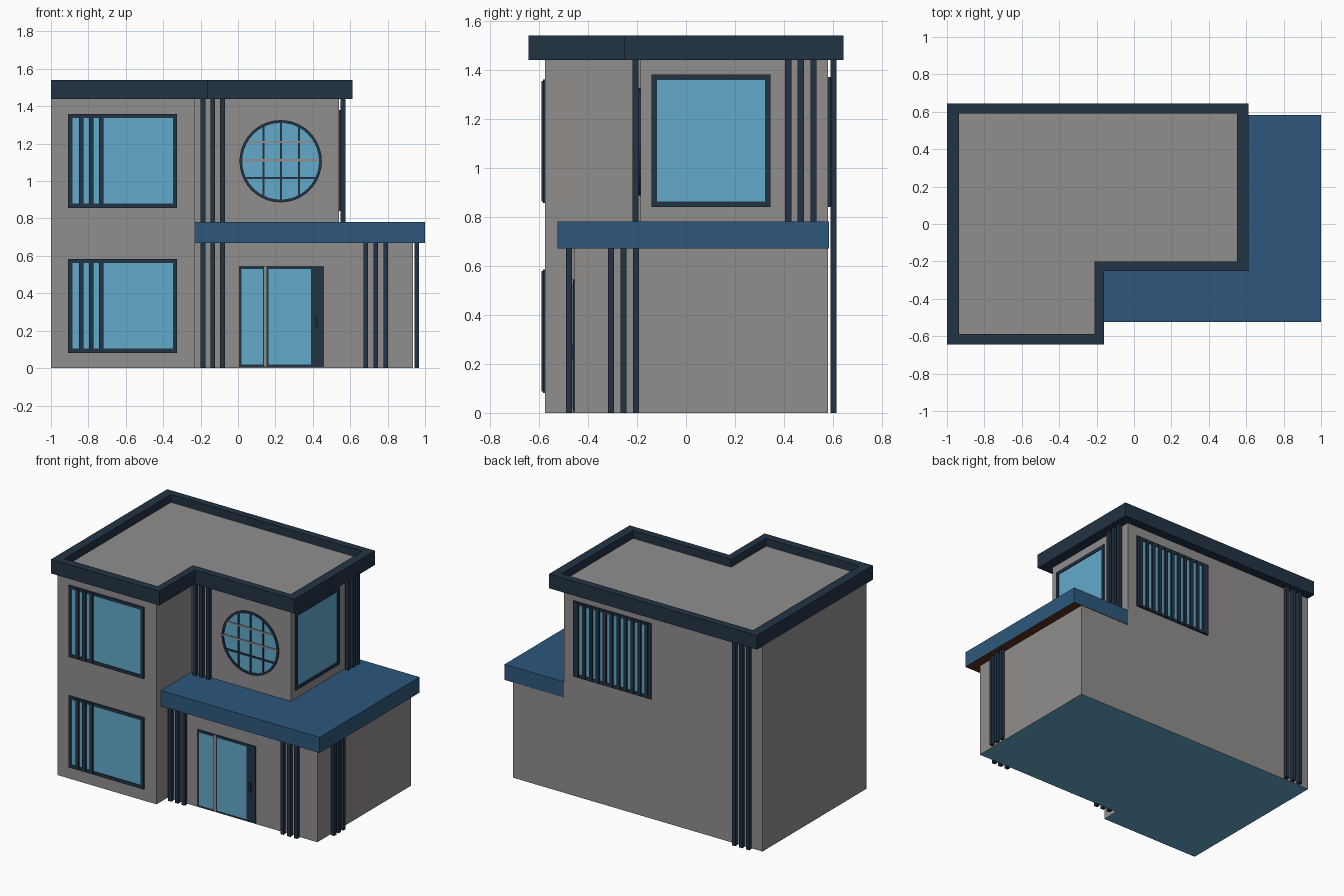
import bpy, bmesh, math

if "Cube" in bpy.data.objects:
    bpy.data.objects.remove(bpy.data.objects["Cube"])


def material(name, r, g, b):
    m = bpy.data.materials.new(name)
    m.diffuse_color = (r, g, b, 1)
    m.use_nodes = True
    m.node_tree.nodes["Principled BSDF"].inputs["Base Color"].default_value = m.diffuse_color
    return m


WALL = material("warm_grey", 0.285, 0.272, 0.270)
NAVY = material("dark_navy", 0.016, 0.033, 0.058)
BLUE = material("canopy_blue", 0.026, 0.097, 0.200)
GLASS = material("light_blue_glass", 0.122, 0.400, 0.600)
BROWN = material("soffit_brown", 0.105, 0.028, 0.010)


def finish(name, bm, *mats):
    me = bpy.data.meshes.new(name)
    bm.to_mesh(me)
    bm.free()
    for m in mats:
        me.materials.append(m)
    ob = bpy.data.objects.new(name, me)
    bpy.context.collection.objects.link(ob)
    return ob


def prism(name, outline, z0, z1, mats, top=True, bottom=True):
    """Extruded outline (counter-clockwise); the bottom uses the last material."""
    bm = bmesh.new()
    lo = [bm.verts.new((x, y, z0)) for x, y in outline]
    hi = [bm.verts.new((x, y, z1)) for x, y in outline]
    n = len(outline)
    for i in range(n):
        j = (i + 1) % n
        bm.faces.new((lo[i], lo[j], hi[j], hi[i]))
    if top:
        bm.faces.new(hi)
    if bottom:
        bm.faces.new(lo[::-1]).material_index = len(mats) - 1
    return finish(name, bm, *mats)


# Wall planes: (direction, plane position)
FRONT_LEFT = ("front", -0.575)
FRONT_LOW = ("front", -0.455)
FRONT_UP = ("front", -0.185)
RIGHT_LOW = ("right", 0.935)
RIGHT_UP = ("right", 0.54)
BACK = ("back", 0.58)


def on_wall(wall, u, z, d):
    """Point at u along a wall, height z, distance d out of it."""
    side, p = wall
    if side == "front":
        return (u, p - d, z)
    if side == "back":
        return (u, p + d, z)
    return (p + d, u, z)


def boxes(name, wall, items, mat):
    """Boxes on a wall, each item is (u0, u1, z0, z1, d0, d1)."""
    bm = bmesh.new()
    for u0, u1, z0, z1, d0, d1 in items:
        rings = [[bm.verts.new(on_wall(wall, u, z, d)) for u, z in
                  ((u0, z0), (u1, z0), (u1, z1), (u0, z1))] for d in (d0, d1)]
        a, b = rings
        bm.faces.new(a[::-1])
        bm.faces.new(b)
        for i in range(4):
            j = (i + 1) % 4
            bm.faces.new((a[i], a[j], b[j], b[i]))
    bmesh.ops.recalc_face_normals(bm, faces=bm.faces)
    return finish(name, bm, mat)


def posts(name, wall, centres, z0, z1):
    boxes(name, wall, [(c - 0.0125, c + 0.0125, z0, z1, 0.009, 0.034) for c in centres], NAVY)


def window(name, wall, u0, u1, z0, z1, slats=(), f=0.022):
    boxes(name + "_glass", wall, [(u0 + f / 2, u1 - f / 2, z0 + f / 2, z1 - f / 2, 0, 0.003)], GLASS)
    bars = [(u0, u0 + f, z0, z1, 0, 0.009), (u1 - f, u1, z0, z1, 0, 0.009),
            (u0 + f, u1 - f, z0, z0 + f, 0, 0.009), (u0 + f, u1 - f, z1 - f, z1, 0, 0.009)]
    boxes(name + "_frame", wall, bars, NAVY)
    if slats:
        boxes(name + "_slats", wall,
              [(s - 0.012, s + 0.012, z0 + 0.005, z1 - 0.005, 0.001, 0.014) for s in slats], NAVY)


# Walls of both storeys, with the pale blue underside of the base
prism("lower_walls", [(-1, -0.575), (-0.23, -0.575), (-0.23, -0.455), (0.935, -0.455),
                      (0.935, 0.58), (-1, 0.58)], 0, 0.675, [WALL, GLASS], top=False)
prism("upper_walls", [(-1, -0.575), (-0.23, -0.575), (-0.23, -0.185), (0.54, -0.185),
                      (0.54, 0.58), (-1, 0.58)], 0.675, 1.445, [WALL], top=False, bottom=False)

# Canopy wrapping round the entrance, brown underneath
prism("canopy", [(-0.23, -0.525), (1, -0.525), (1, 0.583), (0.54, 0.583),
                 (0.54, -0.185), (-0.23, -0.185)], 0.67, 0.78, [BLUE, BROWN])


# Flat roof with a raised parapet round a grey deck
def roof():
    outer = [(-1, -0.643), (-0.16, -0.643), (-0.16, -0.25), (0.613, -0.25), (0.613, 0.643), (-1, 0.643)]
    inner = [(-0.935, -0.588), (-0.21, -0.588), (-0.21, -0.2), (0.55, -0.2), (0.55, 0.592), (-0.935, 0.592)]
    bm = bmesh.new()
    loops = [[bm.verts.new((x, y, z)) for x, y in pts]
             for pts, z in ((outer, 1.44), (outer, 1.54), (inner, 1.54), (inner, 1.485))]
    for a, b in zip(loops, loops[1:]):
        for i in range(6):
            j = (i + 1) % 6
            bm.faces.new((a[i], a[j], b[j], b[i]))
    bm.faces.new(loops[0][::-1])
    bm.faces.new(loops[3]).material_index = 1
    finish("roof", bm, NAVY, WALL)


roof()

# Groups of three decorative posts
posts("entrance_left_posts", FRONT_LOW, (-0.187, -0.135, -0.083), 0, 0.67)
posts("entrance_right_posts", FRONT_LOW, (0.683, 0.737, 0.79), 0, 0.67)
posts("side_lower_posts", RIGHT_LOW, (-0.306, -0.255, -0.204), 0, 0.67)
posts("front_upper_posts", FRONT_UP, (-0.187, -0.135, -0.083), 0.78, 1.44)
posts("side_upper_posts", RIGHT_UP, (0.417, 0.468, 0.52), 0.78, 1.44)
posts("back_posts", BACK, (-0.8, -0.854, -0.908), 0, 1.44)

# Square windows
for label, z in (("lower", 0.082), ("upper", 0.857)):
    window("front_" + label + "_window", FRONT_LEFT, -0.908, -0.325, z, z + 0.502,
           (-0.838, -0.785, -0.73))
window("side_window", RIGHT_UP, -0.14, 0.345, 0.84, 1.38)
window("back_window", BACK, -0.14, 0.465, 0.84, 1.37, [-0.105 + 0.054 * i for i in range(11)])


# Round window: disc, ring and glazing bars
def round_window(cx, cz, r, n=40):
    bm = bmesh.new()
    ring = [(math.cos(2 * math.pi * i / n), math.sin(2 * math.pi * i / n)) for i in range(n)]
    bm.faces.new([bm.verts.new(on_wall(FRONT_UP, cx + c * r, cz + s * r, 0.003)) for c, s in ring])
    finish("round_window_glass", bm, GLASS)
    bm = bmesh.new()
    loops = [[bm.verts.new(on_wall(FRONT_UP, cx + c * q, cz + s * q, d)) for c, s in ring]
             for q, d in ((r, 0), (r, 0.009), (r - 0.015, 0.009), (r - 0.015, 0.002))]
    for a, b in zip(loops, loops[1:]):
        for i in range(n):
            j = (i + 1) % n
            bm.faces.new((a[i], a[j], b[j], b[i]))
    finish("round_window_frame", bm, NAVY)

    def half(o):
        return math.sqrt((r - 0.008) ** 2 - o * o)
    boxes("round_window_uprights", FRONT_UP,
          [(cx + o - 0.006, cx + o + 0.006, cz - half(o), cz + half(o), 0.002, 0.007)
           for o in (-0.092, 0.002, 0.098)], NAVY)
    for o, m in ((-0.09, NAVY), (0.005, WALL), (0.103, WALL)):
        boxes("round_window_crossbar", FRONT_UP,
              [(cx - half(o), cx + half(o), cz + o - 0.006, cz + o + 0.006, 0.002, 0.009)], m)


round_window(0.228, 1.106, 0.22)

# Entrance door: dark panel, two glass panes, pale divider and handle
boxes("door_panel", FRONT_LOW, [(0.005, 0.46, 0.005, 0.545, 0, 0.006)], NAVY)
boxes("door_glass", FRONT_LOW, [(0.02, 0.133, 0.018, 0.53, 0.004, 0.008),
                                (0.162, 0.39, 0.018, 0.53, 0.004, 0.008)], GLASS)
boxes("door_divider", FRONT_LOW, [(0.14, 0.153, 0.005, 0.545, 0.004, 0.009)], WALL)
boxes("door_handle", FRONT_LOW, [(0.412, 0.428, 0.22, 0.28, 0.004, 0.018)], NAVY)
